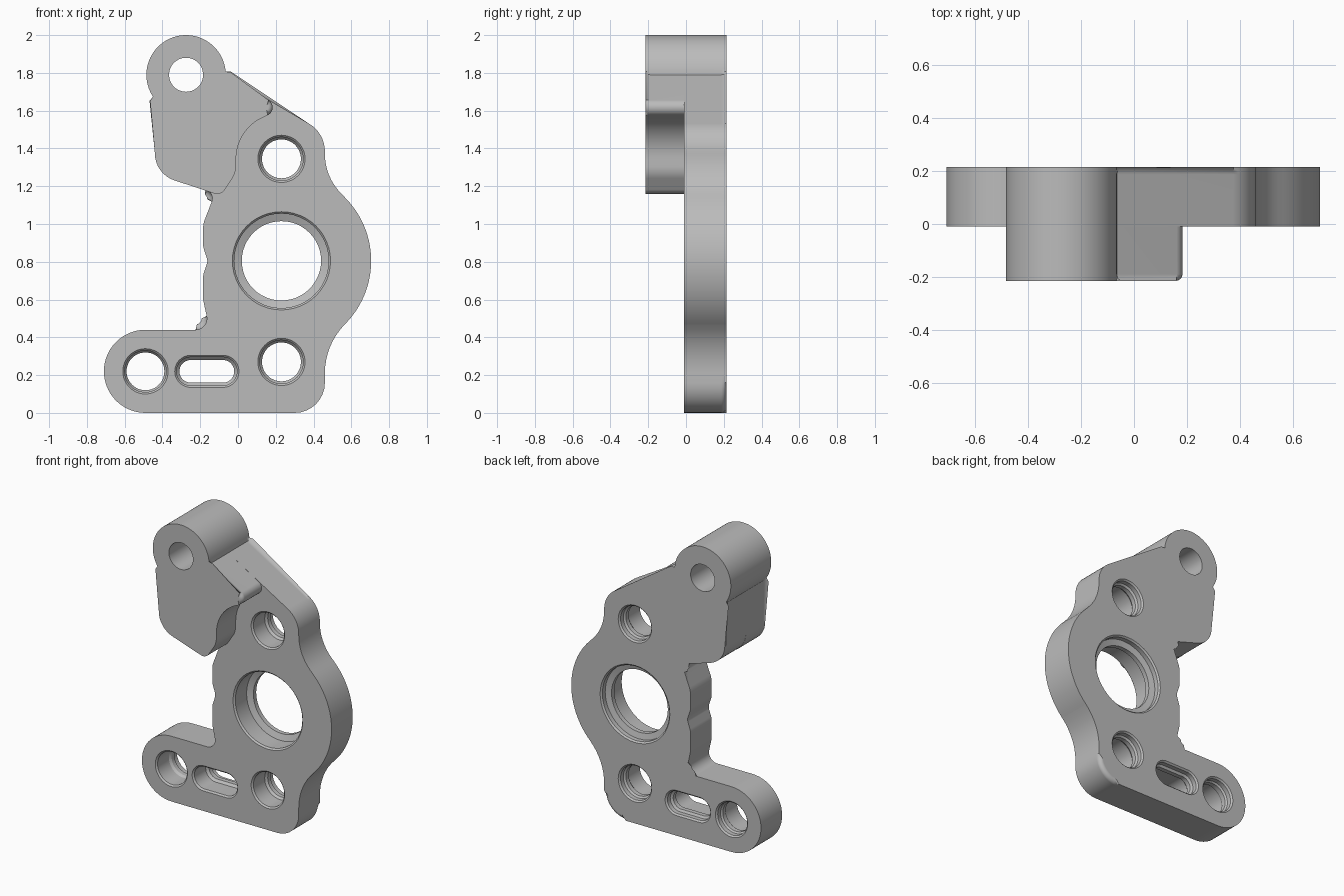
import bpy, bmesh, math
from mathutils import Vector

cube = bpy.data.objects.get("Cube")
if cube:
    bpy.data.objects.remove(cube, do_unlink=True)

FRONT, MID, BACK = -0.215, -0.01, 0.215

metal = bpy.data.materials.new("grey metal")
metal.use_nodes = True
grey = (0.5, 0.5, 0.5, 1)
metal.diffuse_color = grey
metal.node_tree.nodes["Principled BSDF"].inputs["Base Color"].default_value = grey


def arc(cx, cz, r, a0, a1, n=28):
    """Points of an arc in the x-z plane, angles in degrees."""
    angles = [math.radians(a0 + (a1 - a0) * i / n) for i in range(n + 1)]
    return [(cx + r * math.cos(a), cz + r * math.sin(a), 0) for a in angles]


def rounded(corners, n=8):
    """Closed outline from (x, z, radius) corners."""
    out = []
    for i, (x, z, r) in enumerate(corners):
        p = Vector((x, z))
        if r == 0:
            out.append(p)
            continue
        u = (Vector(corners[i - 1][:2]) - p).normalized()
        v = (Vector(corners[(i + 1) % len(corners)][:2]) - p).normalized()
        half = u.angle(v) / 2
        centre = p + (u + v).normalized() * r / math.sin(half)
        t = r / math.tan(half)
        a, b = p + u * t - centre, p + v * t - centre
        sweep = math.pi - 2 * half
        for k in range(n + 1):
            s = k / n
            out.append(centre + (a * math.sin((1 - s) * sweep) + b * math.sin(s * sweep)) / math.sin(sweep))
    return out


def loft(bm, rings):
    """Closed solid through (outline, y) rings."""
    loops = [[bm.verts.new((p[0], y, p[1])) for p in pts] for pts, y in rings]
    for a, b in zip(loops, loops[1:]):
        for i in range(len(a)):
            bm.faces.new((a[i - 1], a[i], b[i], b[i - 1]))
    bm.faces.new(loops[0])
    bm.faces.new(loops[-1])


def make_object(name, bm):
    bmesh.ops.recalc_face_normals(bm, faces=bm.faces)
    mesh = bpy.data.meshes.new(name)
    bm.to_mesh(mesh)
    bm.free()
    mesh.materials.append(metal)
    obj = bpy.data.objects.new(name, mesh)
    bpy.context.collection.objects.link(obj)
    return obj


def slab(name, outline, y0, y1, soft_y, radius):
    """Prism with the rim at soft_y rounded over."""
    bm = bmesh.new()
    loft(bm, [(outline, y0), (outline, y1)])
    rim = [e for e in bm.edges if all(abs(v.co.y - soft_y) < 1e-5 for v in e.verts)]
    bmesh.ops.bevel(bm, geom=rim, offset=radius, segments=4, profile=0.5,
                    affect='EDGES', clamp_overlap=False)
    return make_object(name, bm)


def stadium(x, z, r, length):
    h = length / 2
    return arc(x + h, z, r, -90, 90, 24)[:-1 if not h else None] + \
        arc(x - h, z, r, 90, 270, 24)[:-1 if not h else None]


# Outlines
lug = arc(-0.275, 1.79, 0.21, 0, 218, 48)
plate_outline = rounded(
    arc(0.23, 0.805, 0.475, -45, 45)
    + [(0.46, 1.25, 0.3), (0.46, 1.482, 0.17)] + lug
    + [(-0.44, 1.265, 0.15), (-0.12, 1.168, 0.05), (-0.185, 1.0, 0.15),
       (-0.185, 0.88, 0.1), (-0.16, 0.805, 0.05), (-0.185, 0.73, 0.1),
       (-0.185, 0.6, 0.15), (-0.15, 0.44, 0.06)]
    + arc(-0.49, 0.22, 0.22, 90, 270)
    + [(0.46, 0, 0.16), (0.46, 0.36, 0.37)])
block_outline = rounded(
    lug + [(-0.44, 1.265, 0.15), (-0.09, 1.15, 0.05), (-0.012, 1.27, 0.12)]
    + arc(0.23, 1.345, 0.24, 180, 115, 16) + [(0.235, 1.612, 0.045)])

mount_plate = slab("mount_plate", plate_outline, MID, BACK, BACK, 0.028)
upper_block = slab("upper_block", block_outline, FRONT, MID, FRONT, 0.025)

# Hole cutters: chamfered mouth, wall, inner lip, shallow recess at the back
bm = bmesh.new()
for x, z, r, lip, length in [(0.23, 0.805, 0.25, 0.21, 0), (0.23, 1.345, 0.115, 0.103, 0),
                             (0.23, 0.27, 0.115, 0.103, 0), (-0.49, 0.22, 0.11, 0.1, 0),
                             (-0.165, 0.22, 0.075, 0.06, 0.17)]:
    steps = [(r + 0.02, MID - 0.01), (r, MID + 0.01), (r, 0.12), (lip, 0.135),
             (lip, 0.165), (r, 0.175), (r, BACK - 0.01), (r + 0.02, BACK + 0.01)]
    loft(bm, [(stadium(x, z, radius, length), y) for radius, y in steps])
bore = stadium(-0.275, 1.79, 0.09, 0)
loft(bm, [(bore, FRONT - 0.1), (bore, BACK + 0.1)])
cutter = make_object("hole_cutter", bm)
cutter.hide_render = True

# Cut the holes and finish the shading
for obj in (mount_plate, upper_block):
    cut = obj.modifiers.new("holes", 'BOOLEAN')
    cut.operation, cut.solver, cut.object = 'DIFFERENCE', 'EXACT', cutter
    bpy.ops.object.select_all(action='DESELECT')
    obj.select_set(True)
    bpy.context.view_layer.objects.active = obj
    bpy.ops.object.modifier_apply(modifier=cut.name)
    bpy.ops.object.shade_smooth_by_angle(angle=math.radians(32))
    weighted = obj.modifiers.new("weighted_normals", 'WEIGHTED_NORMAL')
    weighted.keep_sharp = True
bpy.data.objects.remove(cutter, do_unlink=True)
